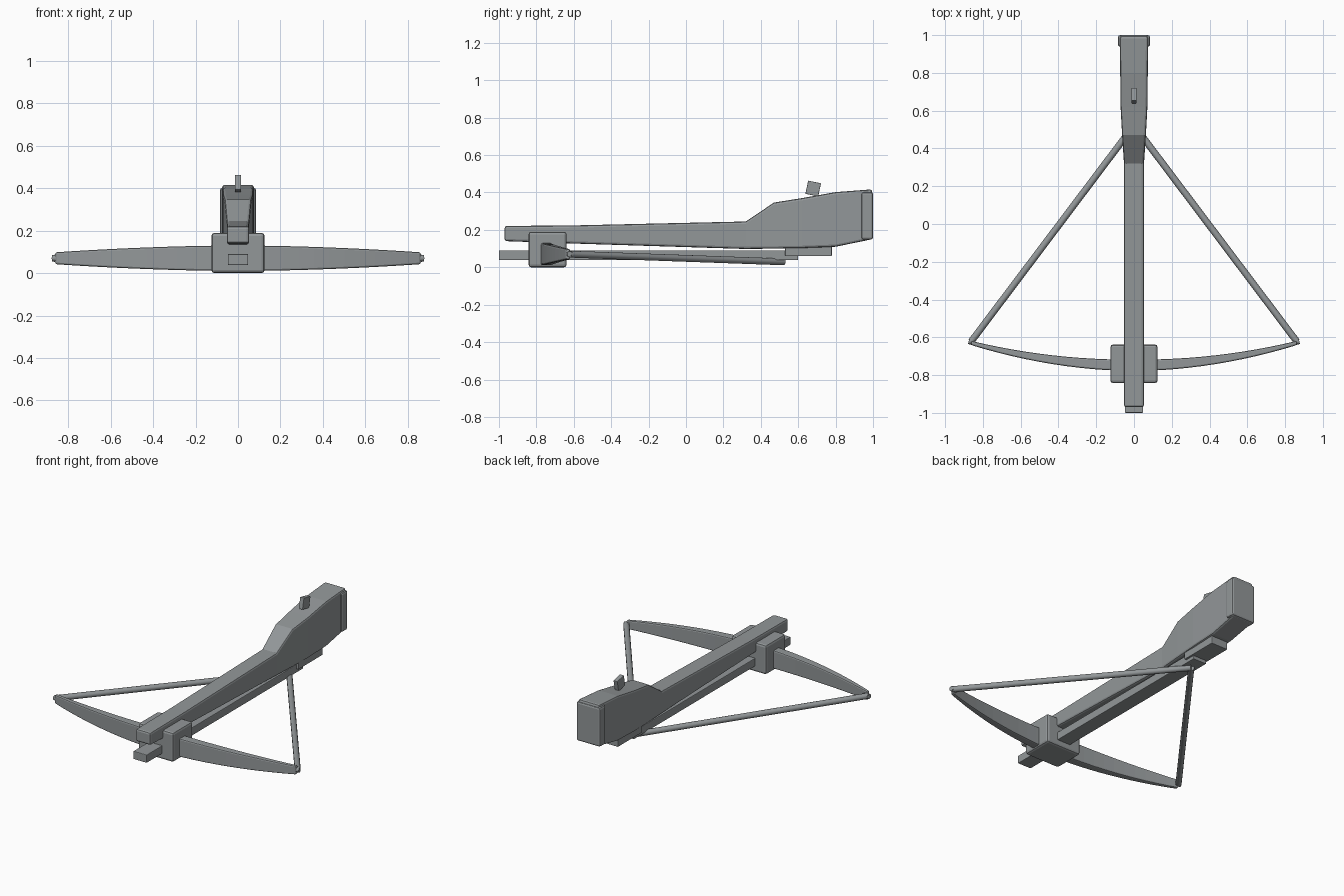
import bpy, bmesh, math
from mathutils import Vector

if "Cube" in bpy.data.objects:
    bpy.data.objects.remove(bpy.data.objects["Cube"])

grey = bpy.data.materials.new("dark_grey")
grey.diffuse_color = (0.29, 0.31, 0.318, 1)
grey.use_nodes = True
grey.node_tree.nodes["Principled BSDF"].inputs["Base Color"].default_value = grey.diffuse_color


def finish(name, bm, bevel=0.0, smooth=False, segments=2):
    bmesh.ops.recalc_face_normals(bm, faces=bm.faces[:])
    me = bpy.data.meshes.new(name)
    bm.to_mesh(me)
    bm.free()
    me.materials.append(grey)
    ob = bpy.data.objects.new(name, me)
    bpy.context.collection.objects.link(ob)
    if bevel:
        mod = ob.modifiers.new("bevel", 'BEVEL')
        mod.width = bevel
        mod.segments = segments
        mod.limit_method = 'ANGLE'
        mod.angle_limit = math.radians(40)
    if smooth:
        bpy.context.view_layer.objects.active = ob
        ob.select_set(True)
        bpy.ops.object.shade_smooth_by_angle(angle=math.radians(35))
        ob.select_set(False)
    return ob


def loft(name, rings, **kw):
    """Skin equal-length rings of points and cap both ends."""
    bm = bmesh.new()
    loops = [[bm.verts.new(p) for p in ring] for ring in rings]
    n = len(loops[0])
    for a, b in zip(loops, loops[1:]):
        for i in range(n):
            j = (i + 1) % n
            bm.faces.new((a[i], a[j], b[j], b[i]))
    bm.faces.new(loops[0])
    bm.faces.new(loops[-1])
    return finish(name, bm, **kw)


def box(name, lo, hi, **kw):
    rings = [[(lo[0], y, lo[2]), (hi[0], y, lo[2]), (hi[0], y, hi[2]), (lo[0], y, hi[2])]
             for y in (lo[1], hi[1])]
    return loft(name, rings, **kw)


def rod(name, a, b, r, sides=12):
    a, b = Vector(a), Vector(b)
    q = (b - a).to_track_quat('Z', 'Y')
    rings = [[p + q @ Vector((r * math.cos(t), r * math.sin(t), 0))
              for t in (math.tau * i / sides for i in range(sides))] for p in (a, b)]
    return loft(name, rings, smooth=True)


# stock: y, bottom z, top z, half width
stations = [(-0.97, 0.14, 0.221, 0.053), (-0.6, 0.127, 0.224, 0.053),
            (0.32, 0.098, 0.245, 0.053), (0.47, 0.10, 0.346, 0.063),
            (0.62, 0.103, 0.37, 0.071), (0.80, 0.11, 0.402, 0.073), (0.995, 0.15, 0.417, 0.075)]
loft("stock", [[(-w, y, b), (w, y, b), (w, y, t), (-w, y, t)] for y, b, t, w in stations],
     bevel=0.012)
box("butt_plate", (-0.085, 0.938, 0.148), (0.085, 1.0, 0.402), bevel=0.012)

# bow mount and lower rail
box("bow_mount", (-0.125, -0.842, 0.0), (0.125, -0.638, 0.19), bevel=0.014)
box("lower_rail", (-0.048, -1.0, 0.038), (0.048, 0.6, 0.09), bevel=0.004)
box("trigger_housing", (-0.06, 0.53, 0.06), (0.06, 0.78, 0.112), bevel=0.004)

# rear sight, tilted on the stock
sight = box("rear_sight", (-0.014, -0.035, -0.036), (0.014, 0.035, 0.036), bevel=0.003)
sight.location = (0, 0.68, 0.421)
sight.rotation_euler.x = math.radians(-12)

# bow limb: curved and tapered towards both tips
rings = []
for i in range(-12, 13):
    u = i / 12
    x = 0.862 * u
    y = -0.748 + 0.118 * u * u
    h = 0.06 - 0.032 * abs(u) ** 1.8
    d = 0.03 - 0.019 * abs(u) ** 1.5
    rings.append([(x, y - d, 0.07 - h), (x, y + d, 0.07 - h),
                  (x, y + d, 0.07 + h), (x, y - d, 0.07 + h)])
loft("bow_limb", rings, bevel=0.008)

# drawn string with a knot on each tip
for s, side in ((-1, "left"), (1, "right")):
    rod("string_" + side, (s * 0.862, -0.622, 0.07), (0, 0.522, 0.029), 0.018)
    rod("string_knot_" + side, (s * 0.84, -0.628, 0.07), (s * 0.875, -0.62, 0.07), 0.016)
